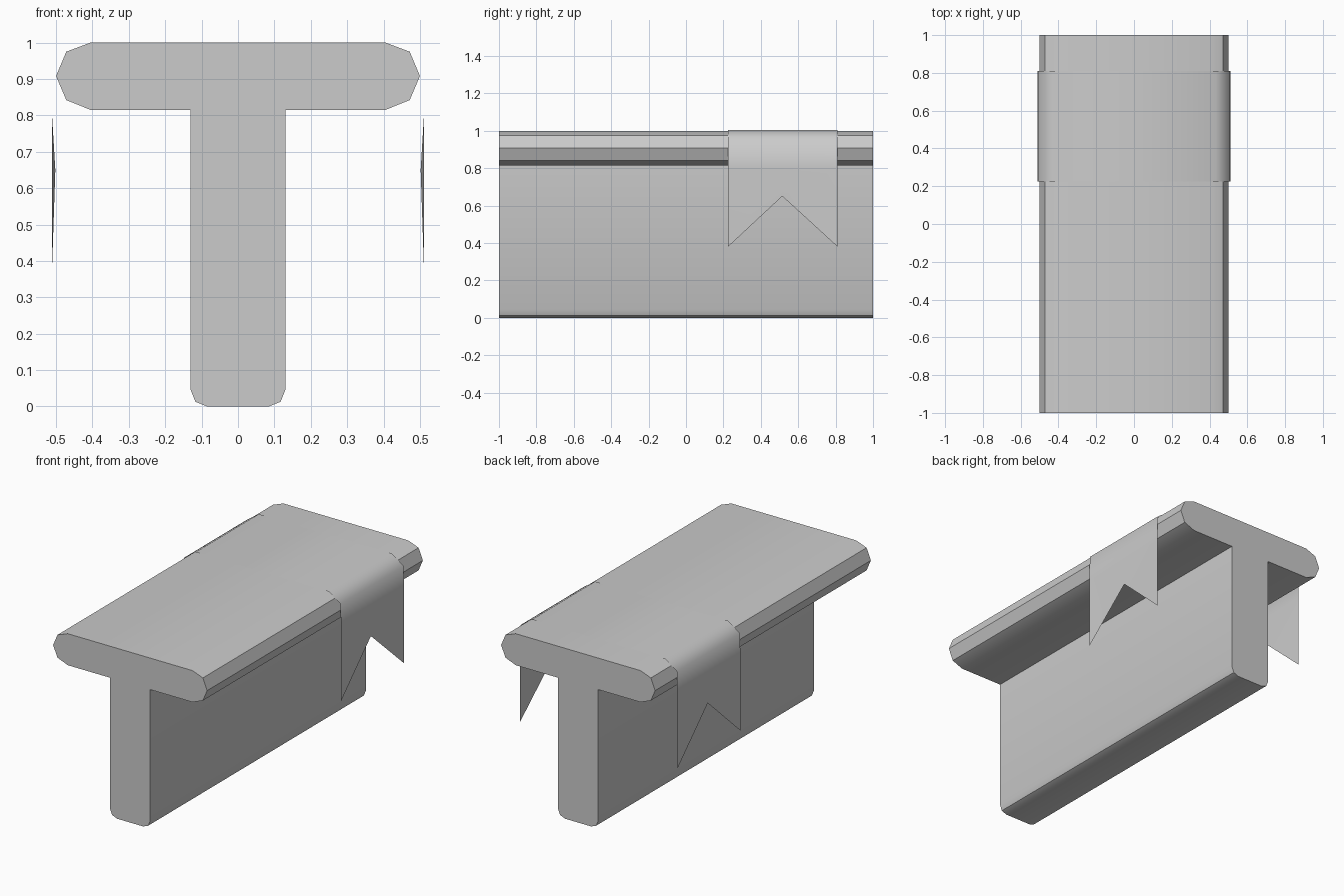
import bpy, math

if "Cube" in bpy.data.objects:
    bpy.data.objects.remove(bpy.data.objects["Cube"])


def make_object(name, verts, faces):
    mesh = bpy.data.meshes.new(name)
    mesh.from_pydata(verts, [], faces)
    mesh.update()
    obj = bpy.data.objects.new(name, mesh)
    bpy.context.collection.objects.link(obj)
    bpy.ops.object.select_all(action='DESELECT')
    obj.select_set(True)
    bpy.context.view_layer.objects.active = obj
    return obj


# T-shaped beam: mirrored half profile extruded along y
half = [(0.085, 0), (0.117, 0.013), (0.13, 0.045), (0.13, 0.815),
        (0.405, 0.815), (0.472, 0.842), (0.5, 0.908), (0.472, 0.975), (0.405, 1.0)]
profile = half + [(-x, z) for x, z in reversed(half)]
n = len(profile)
verts = [(x, y, z) for y in (-1, 1) for x, z in profile]
faces = [(i, (i + 1) % n, n + (i + 1) % n, n + i) for i in range(n)]
faces = [tuple(reversed(f)) for f in faces]
faces += [tuple(range(n)), tuple(reversed(range(n, 2 * n)))]
beam = make_object("t_beam", verts, faces)
bpy.ops.object.shade_smooth_by_angle(angle=math.radians(30))

# Cloth draped over the beam: three columns in y, swallow-tail notch at both ends
columns = []
for y, tip, tip_x in ((0.225, 0.38, 0.511), (0.515, 0.65, 0.502), (0.81, 0.38, 0.511)):
    side = [(tip_x, tip), (0.511, 0.80), (0.508, 0.95), (0.432, 1.003)]
    path = side + [(-x, z) for x, z in reversed(side)]
    columns.append([(x, y, z) for x, z in path])
m = len(columns[0])
faces = [(c * m + i, (c + 1) * m + i, (c + 1) * m + i + 1, c * m + i + 1)
         for c in range(2) for i in range(m - 1)]
cloth = make_object("draped_cloth", [v for col in columns for v in col], faces)
bpy.ops.object.shade_smooth()
